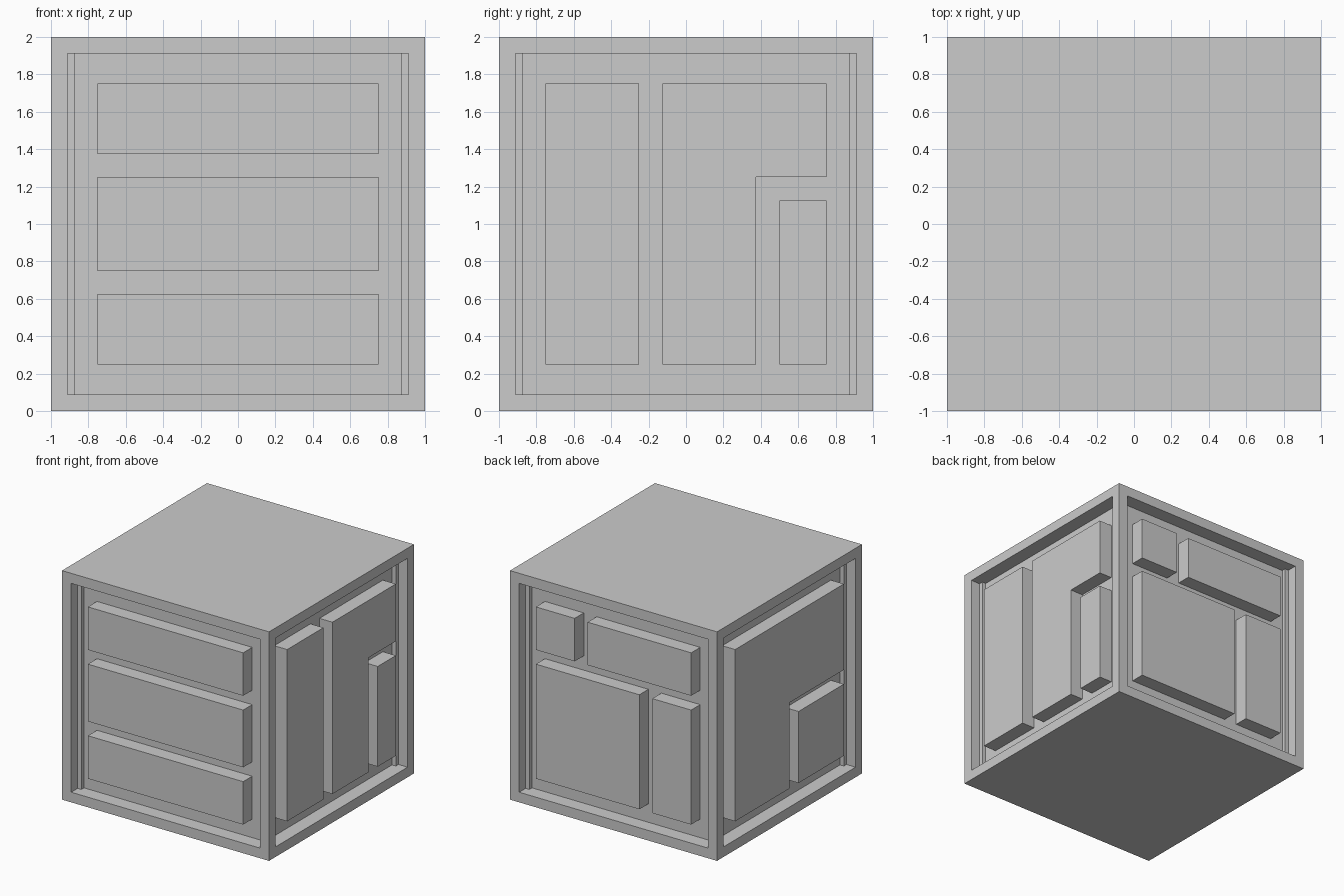
import bpy, bmesh
from math import radians
from mathutils import Matrix

if "Cube" in bpy.data.objects:
    bpy.data.objects.remove(bpy.data.objects["Cube"])

RIM = 0.125  # frame width, recess depth and gap between panels


def add_object(name, bm):
    bmesh.ops.recalc_face_normals(bm, faces=bm.faces[:])
    mesh = bpy.data.meshes.new(name)
    bm.to_mesh(mesh)
    bm.free()
    obj = bpy.data.objects.new(name, mesh)
    bpy.context.collection.objects.link(obj)
    return obj


def rect(u0, u1, z0, z1):
    return [(u0, z0), (u1, z0), (u1, z1), (u0, z1)]


def panel(name, outline, angle):
    """Extrude an outline (seen from outside) from the recess floor to the cube face."""
    bm = bmesh.new()
    face = bm.faces.new([bm.verts.new((u, -1, z)) for u, z in outline])
    out = bmesh.ops.extrude_face_region(bm, geom=[face], use_keep_orig=True)
    verts = [v for v in out["geom"] if isinstance(v, bmesh.types.BMVert)]
    bmesh.ops.translate(bm, verts=verts, vec=(0, RIM, 0))
    bm.transform(Matrix.Rotation(radians(angle), 4, 'Z'))
    add_object(name, bm)


# Cube body with a framed recess in each of the four sides
bm = bmesh.new()
bmesh.ops.create_cube(bm, size=2, matrix=Matrix.Translation((0, 0, 1)))
bm.normal_update()
sides = [f for f in bm.faces if abs(f.normal.z) < 0.5]
bmesh.ops.inset_individual(bm, faces=sides, thickness=RIM)
bm.normal_update()
for f in sides:
    n = f.normal.copy()
    out = bmesh.ops.extrude_discrete_faces(bm, faces=[f])
    bmesh.ops.translate(bm, verts=out["faces"][0].verts[:], vec=-n * RIM)
add_object("cube_body", bm)

# Raised panels of each side: (turn about z, outlines)
layout = {
    "front": (0, [
        rect(-0.75, 0.75, 0.25, 0.625),
        rect(-0.75, 0.75, 0.75, 1.25),
        rect(-0.75, 0.75, 1.375, 1.75)]),
    "right": (90, [
        rect(-0.75, -0.25, 0.25, 1.75),
        [(-0.125, 0.25), (0.375, 0.25), (0.375, 1.25),
         (0.75, 1.25), (0.75, 1.75), (-0.125, 1.75)],
        rect(0.5, 0.75, 0.25, 1.125)]),
    "back": (180, [
        rect(-0.75, -0.375, 1.375, 1.75),
        rect(-0.25, 0.75, 1.375, 1.75),
        rect(-0.75, 0.25, 0.25, 1.25),
        rect(0.375, 0.75, 0.25, 1.25)]),
    "left": (270, [
        [(-0.75, 0.25), (0, 0.25), (0, 1),
         (0.75, 1), (0.75, 1.75), (-0.75, 1.75)],
        rect(0.125, 0.75, 0.25, 0.875)]),
}
for side, (angle, outlines) in layout.items():
    for i, outline in enumerate(outlines, 1):
        panel(f"{side}_panel_{i}", outline, angle)
